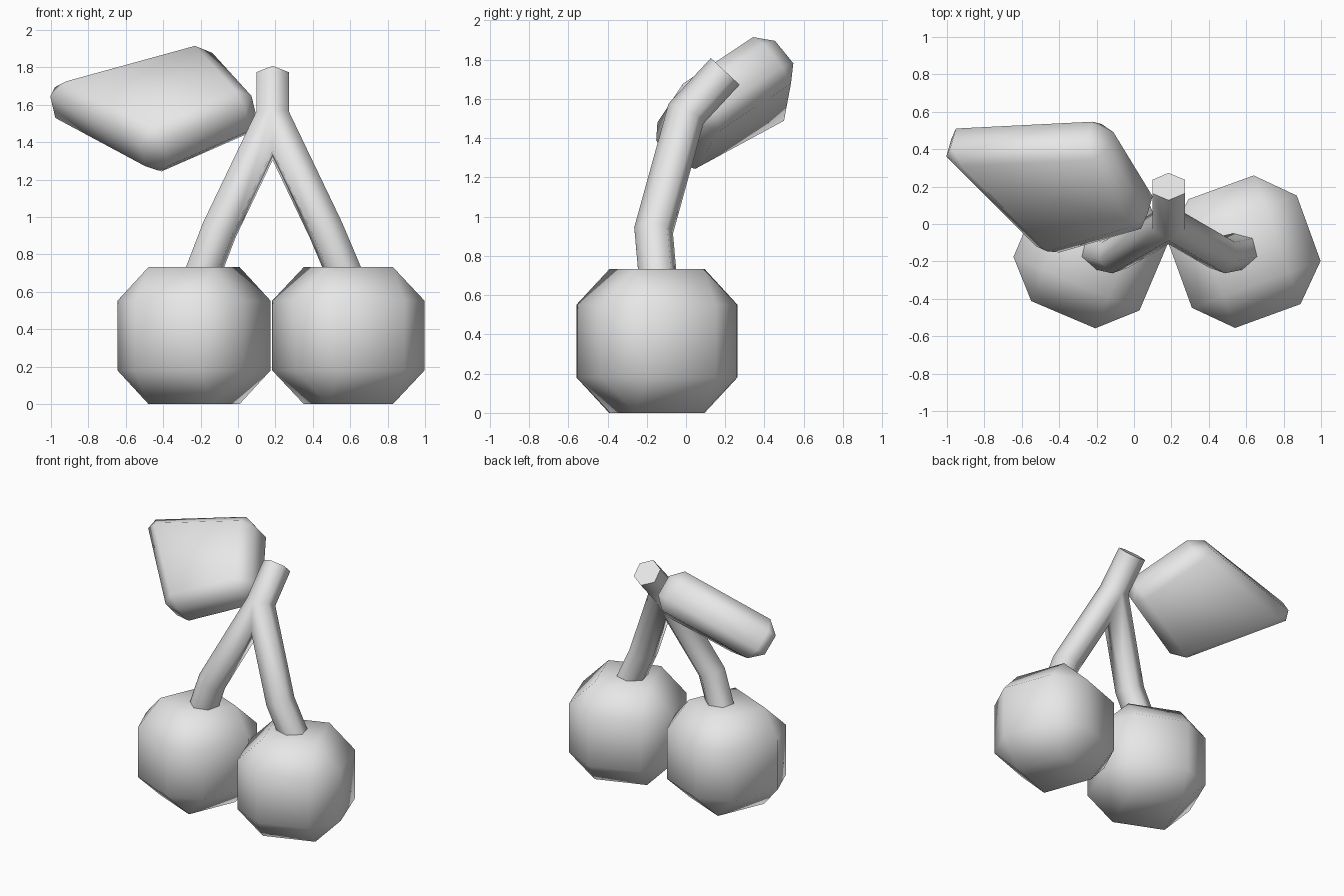
import bpy, bmesh
from math import radians, cos, sin, pi
from mathutils import Vector, Matrix

cube = bpy.data.objects.get("Cube")
if cube:
    bpy.data.objects.remove(cube, do_unlink=True)

# Single plain colour
grey = bpy.data.materials.new("light grey")
grey.use_nodes = True
grey.diffuse_color = (0.8, 0.8, 0.8, 1)
grey.node_tree.nodes["Principled BSDF"].inputs["Base Color"].default_value = grey.diffuse_color


def finish(name, bm):
    bmesh.ops.recalc_face_normals(bm, faces=bm.faces)
    mesh = bpy.data.meshes.new(name)
    bm.to_mesh(mesh)
    bm.free()
    mesh.materials.append(grey)
    obj = bpy.data.objects.new(name, mesh)
    bpy.context.collection.objects.link(obj)
    bpy.ops.object.select_all(action='DESELECT')
    obj.select_set(True)
    bpy.context.view_layer.objects.active = obj
    bpy.ops.object.shade_smooth_by_angle(angle=radians(65))
    return obj


def chamfer(bm, width):
    bmesh.ops.bevel(bm, geom=bm.edges[:], offset=width, segments=1,
                    affect='EDGES', clamp_overlap=True)


# Cherries: chamfered cubes, each turned about the vertical
def cherry(name, x, turn):
    bm = bmesh.new()
    place = Matrix.Translation((x, -0.148, 0.366)) @ Matrix.Rotation(radians(turn), 4, 'Z')
    bmesh.ops.create_cube(bm, size=0.732, matrix=place)
    chamfer(bm, 0.18)
    finish(name, bm)


cherry("left_cherry", 0.59, 20)
cherry("right_cherry", -0.235, -23)


# Stem: two mitred six-sided tubes, each trimmed at the fork and welded
def add_tube(bm, path, radius, sides=6):
    pts = [Vector(p) for p in path]
    axis = (pts[1] - pts[0]).normalized()
    e2 = Vector((1, 0, 0))
    e1 = axis.cross(e2)
    angles = [2 * pi * i / sides for i in range(sides)]
    ring = [pts[0] + radius * (cos(a) * e1 + sin(a) * e2) for a in angles]
    rings = [[bm.verts.new(p) for p in ring]]
    for i in range(1, len(pts)):
        step = (pts[i] - pts[i - 1]).normalized()
        normal = step
        if i < len(pts) - 1:
            normal = step + (pts[i + 1] - pts[i]).normalized()
        ring = [p + step * ((pts[i] - p).dot(normal) / step.dot(normal)) for p in ring]
        rings.append([bm.verts.new(p) for p in ring])
    for a, b in zip(rings, rings[1:]):
        for i in range(sides):
            j = (i + 1) % sides
            bm.faces.new((a[i], a[j], b[j], b[i]))
    bm.faces.new(rings[0])
    bm.faces.new(rings[-1])


FORK_X = 0.185
stem = bmesh.new()
for side, foot in ((1, 0.58), (-1, -0.2)):
    half = bmesh.new()
    add_tube(half, [(FORK_X, 0.2, 1.74), (FORK_X, 0.0, 1.525),
                    (FORK_X + side * 0.285, -0.165, 0.93), (foot, -0.142, 0.67)], 0.1)
    bmesh.ops.bisect_plane(half, geom=half.verts[:] + half.edges[:] + half.faces[:],
                           plane_co=(FORK_X, 0, 0), plane_no=(-side, 0, 0), clear_outer=True)
    part = bpy.data.meshes.new("stem_half")
    half.to_mesh(part)
    half.free()
    stem.from_mesh(part)
    bpy.data.meshes.remove(part)
bmesh.ops.remove_doubles(stem, verts=stem.verts, dist=0.002)
finish("stem", stem)

# Leaf: thick four-cornered slab with chamfered edges
corners = [(-1.043, 0.46, 1.615), (-0.16, 0.504, 1.86), (0.122, 0.042, 1.55), (-0.456, -0.126, 1.30)]
normal = Vector((-0.18, -0.62, 0.76)).normalized()
leaf = bmesh.new()
low, high = [[leaf.verts.new(Vector(c) + normal * h) for c in corners] for h in (-0.155, 0.155)]
leaf.faces.new(low)
leaf.faces.new(high)
for i in range(4):
    j = (i + 1) % 4
    leaf.faces.new((low[i], low[j], high[j], high[i]))
bmesh.ops.recalc_face_normals(leaf, faces=leaf.faces)
chamfer(leaf, 0.08)
finish("leaf", leaf)
